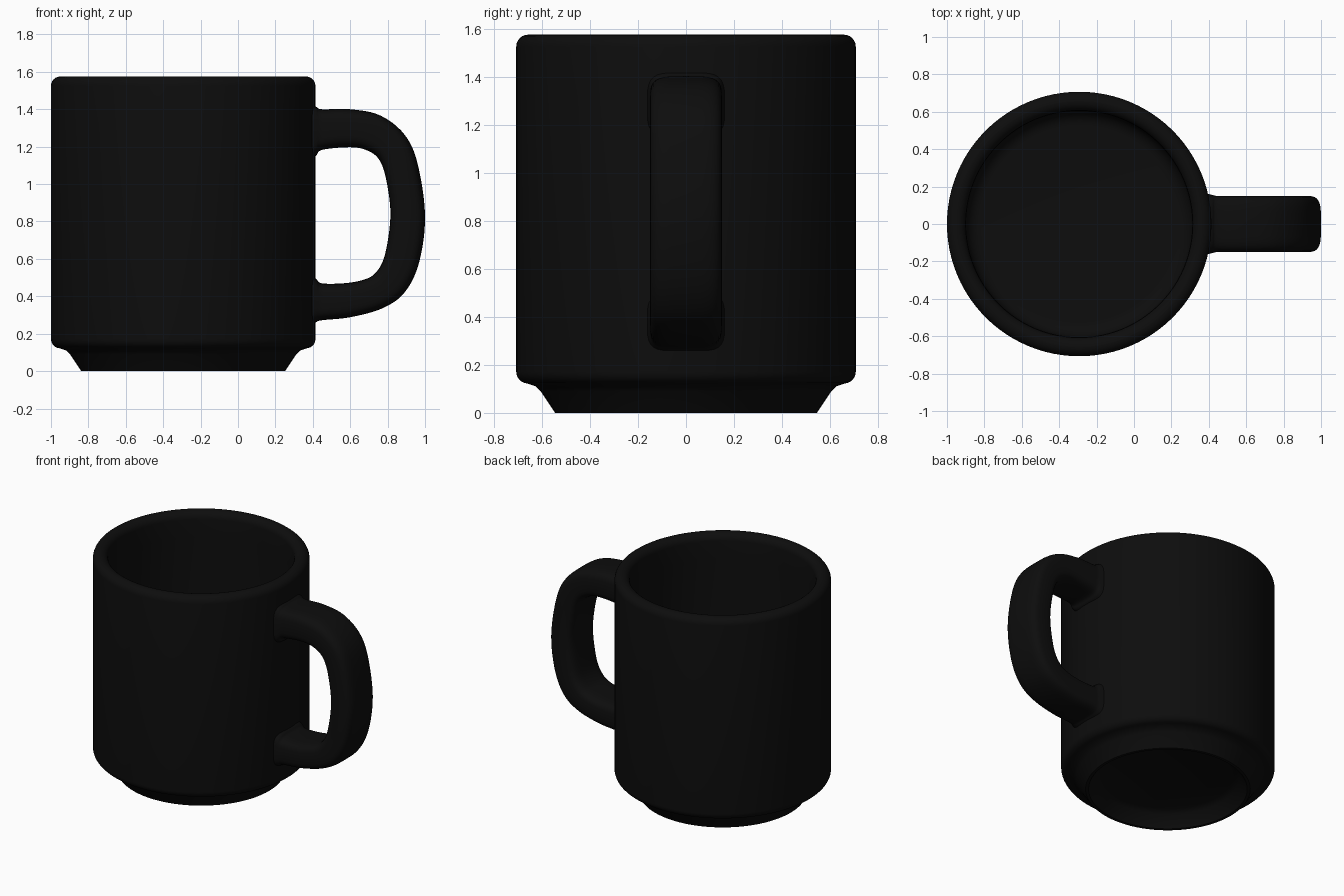
import bpy
import bmesh
import math
from mathutils import Vector

cube = bpy.data.objects.get("Cube")
if cube:
    bpy.data.objects.remove(cube, do_unlink=True)

# Glossy black glaze
glaze = bpy.data.materials.new("black glaze")
glaze.use_nodes = True
colour = (0.004, 0.004, 0.004, 1)
glaze.diffuse_color = colour
glaze.node_tree.nodes["Principled BSDF"].inputs["Base Color"].default_value = colour

CENTRE_X = -0.293
SIDES = 96


def loft(name, rings, closed_ends):
    """Skin a list of closed rings of points."""
    bm = bmesh.new()
    loops = [[bm.verts.new(p) for p in ring] for ring in rings]
    for a, b in zip(loops, loops[1:]):
        for i in range(len(a)):
            j = (i + 1) % len(a)
            bm.faces.new((a[i], a[j], b[j], b[i]))
    if closed_ends:
        bm.faces.new(loops[0])
        bm.faces.new(loops[-1])
    bmesh.ops.recalc_face_normals(bm, faces=bm.faces)
    mesh = bpy.data.meshes.new(name)
    bm.to_mesh(mesh)
    bm.free()
    mesh.materials.append(glaze)
    obj = bpy.data.objects.new(name, mesh)
    bpy.context.collection.objects.link(obj)
    bpy.ops.object.select_all(action="DESELECT")
    obj.select_set(True)
    bpy.context.view_layer.objects.active = obj
    bpy.ops.object.shade_smooth_by_angle(angle=math.radians(40))
    return obj


def arc(cx, cz, r, start, end, steps=6):
    angles = [math.radians(start + (end - start) * i / steps) for i in range(steps + 1)]
    return [(cx + r * math.cos(a), cz + r * math.sin(a)) for a in angles]


def smooth_path(points, steps=6):
    """Catmull-Rom interpolation through the points."""
    pts = [points[0]] + points + [points[-1]]
    out = []
    for a, b, c, d in zip(pts, pts[1:], pts[2:], pts[3:]):
        for i in range(steps):
            t = i / steps
            out.append(0.5 * (2 * b + (c - a) * t + (2 * a - 5 * b + 4 * c - d) * t * t
                              + (3 * b - a - 3 * c + d) * t ** 3))
    return out + [points[-1]]


# Body: recessed underside, flared foot, straight wall, rounded rim, hollow inside
profile = [(0.01, 0.1), (0.43, 0.1), (0.47, 0.08), (0.525, 0), (0.545, 0),
           (0.605, 0.09), (0.625, 0.11), (0.66, 0.122)]
profile += arc(0.657, 0.172, 0.05, -70, 0)
profile += arc(0.657, 1.525, 0.05, 0, 90)
profile += arc(0.657, 1.525, 0.05, 90, 180)
profile += [(0.605, 1.4)]
profile += arc(0.525, 0.28, 0.08, 0, -90)
profile += [(0.01, 0.2)]
rings = []
for r, z in profile:
    angles = [2 * math.pi * i / SIDES for i in range(SIDES)]
    rings.append([(CENTRE_X + r * math.cos(a), r * math.sin(a), z) for a in angles])
loft("mug_body", rings, True)

# Handle: outer and inner edge of the loop as (x, z) pairs, top to bottom
edges = [((0.36, 1.44), (0.36, 1.12)), ((0.415, 1.415), (0.415, 1.15)),
         ((0.45, 1.4), (0.45, 1.183)), ((0.6, 1.4), (0.6, 1.197)),
         ((0.76, 1.367), (0.69, 1.18)), ((0.89, 1.265), (0.755, 1.13)),
         ((0.96, 1.11), (0.793, 1.02)), ((1.0, 0.83), (0.815, 0.83)),
         ((0.968, 0.58), (0.785, 0.62)), ((0.89, 0.42), (0.735, 0.525)),
         ((0.77, 0.335), (0.67, 0.488)), ((0.6, 0.288), (0.57, 0.47)),
         ((0.45, 0.272), (0.45, 0.469)), ((0.415, 0.26), (0.415, 0.495)),
         ((0.36, 0.23), (0.36, 0.53))]
outer = smooth_path([Vector((o[0], 0, o[1])) for o, i in edges])
inner = smooth_path([Vector((i[0], 0, i[1])) for o, i in edges])


def soft(v):
    return math.copysign(abs(v) ** 0.5, v)


rings = []
for o, i in zip(outer, inner):
    middle, half = (o + i) / 2, (o - i) / 2
    width = 0.15 + 0.25 * max(0, 0.44 - middle.x)
    ring = []
    for k in range(32):
        a = 2 * math.pi * k / 32
        ring.append(middle + half * soft(math.cos(a)) + Vector((0, width * soft(math.sin(a)), 0)))
    rings.append(ring)
loft("mug_handle", rings, True)
